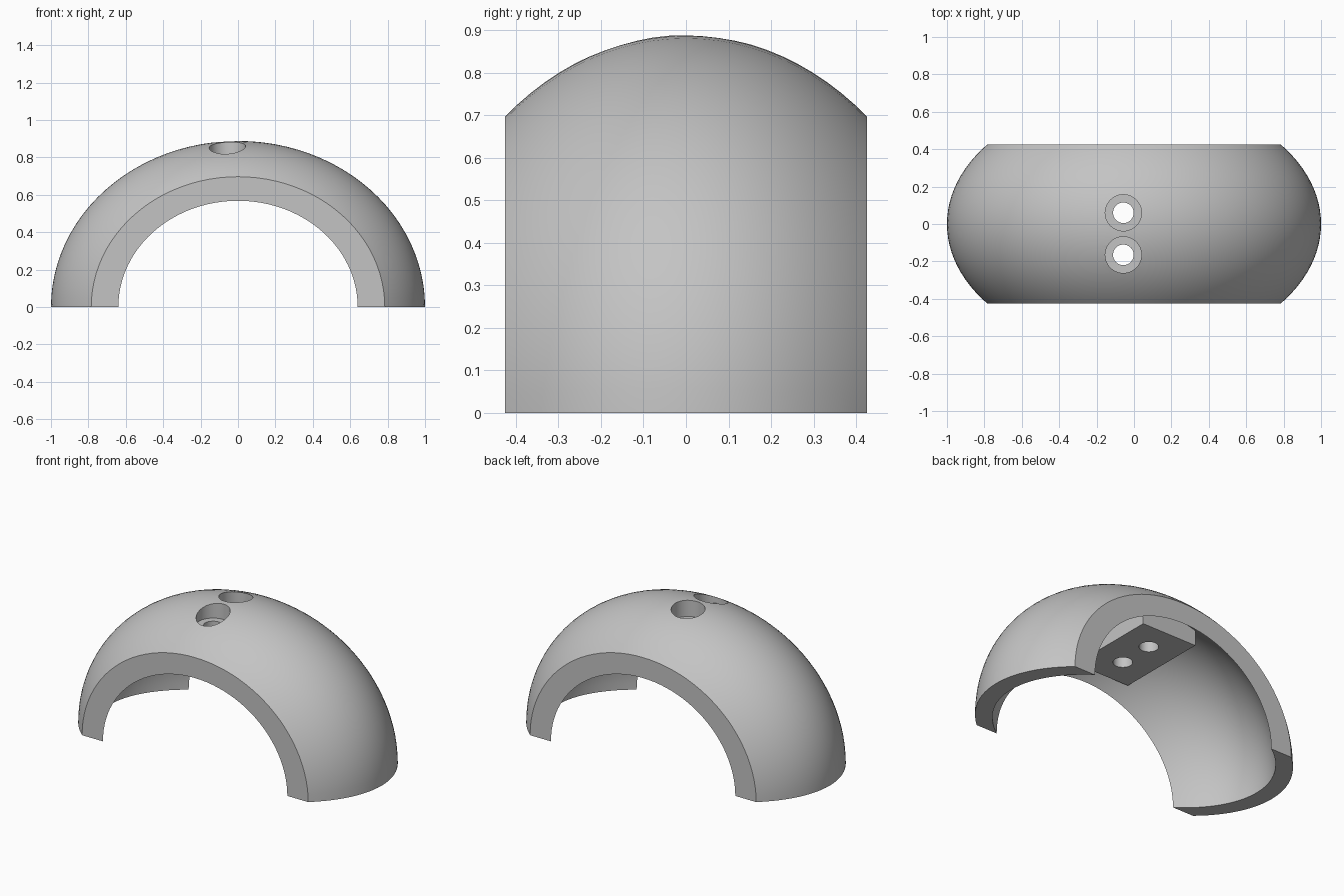
import bpy
from math import radians

cube = bpy.data.objects.get("Cube")
if cube:
    bpy.data.objects.remove(cube, do_unlink=True)

RADII = (1.0, 0.686, 0.888)     # outer ellipsoid
HALF_WIDTH = 0.425
INNER = 0.891                   # inner ellipsoid as a fraction of the outer
HOLE_X = -0.057
HOLE_YS = (0.06, -0.165)


def ellipsoid(name, factor):
    # poles lie along y so the rings follow the arch
    bpy.ops.mesh.primitive_uv_sphere_add(segments=96, ring_count=56, radius=1,
                                         rotation=(radians(90), 0, 0))
    obj = bpy.context.object
    obj.name = name
    bpy.ops.object.transform_apply(rotation=True)
    obj.scale = [r * factor for r in RADII]
    bpy.ops.object.transform_apply(scale=True)
    return obj


def box(name, low, high):
    bpy.ops.mesh.primitive_cube_add(
        size=1, location=[(a + b) / 2 for a, b in zip(low, high)])
    obj = bpy.context.object
    obj.name = name
    obj.scale = [b - a for a, b in zip(low, high)]
    bpy.ops.object.transform_apply(scale=True)
    return obj


def cylinder(name, radius, y, z_low, z_high):
    bpy.ops.mesh.primitive_cylinder_add(
        vertices=48, radius=radius, depth=z_high - z_low,
        location=(HOLE_X, y, (z_low + z_high) / 2))
    bpy.context.object.name = name
    return bpy.context.object


def combine(target, cutter, operation):
    cutter.hide_render = True
    mod = target.modifiers.new("cut", 'BOOLEAN')
    mod.operation = operation
    mod.solver = 'EXACT'
    mod.object = cutter
    bpy.context.view_layer.objects.active = target
    bpy.ops.object.modifier_apply(modifier=mod.name)
    bpy.data.objects.remove(cutter, do_unlink=True)


# Hollow, leaving a mounting block under the crown
cavity = ellipsoid("cavity", INNER)
block = box("mounting_block", (-0.245, -0.345, 0.6), (0.133, 0.238, 1.2))
combine(cavity, block, 'DIFFERENCE')

# Arched shell, trimmed flat at both ends and at the feet
shell = ellipsoid("arched_shell", 1.0)
trim = box("trim", (-2, -HALF_WIDTH, 0), (2, HALF_WIDTH, 2))
combine(shell, trim, 'INTERSECT')
combine(shell, cavity, 'DIFFERENCE')

# Counterbored screw holes
for y in HOLE_YS:
    combine(shell, cylinder("screw_hole", 0.055, y, 0.4, 1.2), 'DIFFERENCE')
    combine(shell, cylinder("counterbore", 0.097, y, 0.785, 1.2), 'DIFFERENCE')

# Plain grey finish
grey = bpy.data.materials.new("light_grey")
grey.use_nodes = True
colour = (0.55, 0.55, 0.55, 1)
grey.diffuse_color = colour
grey.node_tree.nodes["Principled BSDF"].inputs["Base Color"].default_value = colour
shell.data.materials.clear()
shell.data.materials.append(grey)

bpy.ops.object.select_all(action='DESELECT')
shell.select_set(True)
bpy.context.view_layer.objects.active = shell
bpy.ops.object.shade_smooth_by_angle(angle=radians(30))
